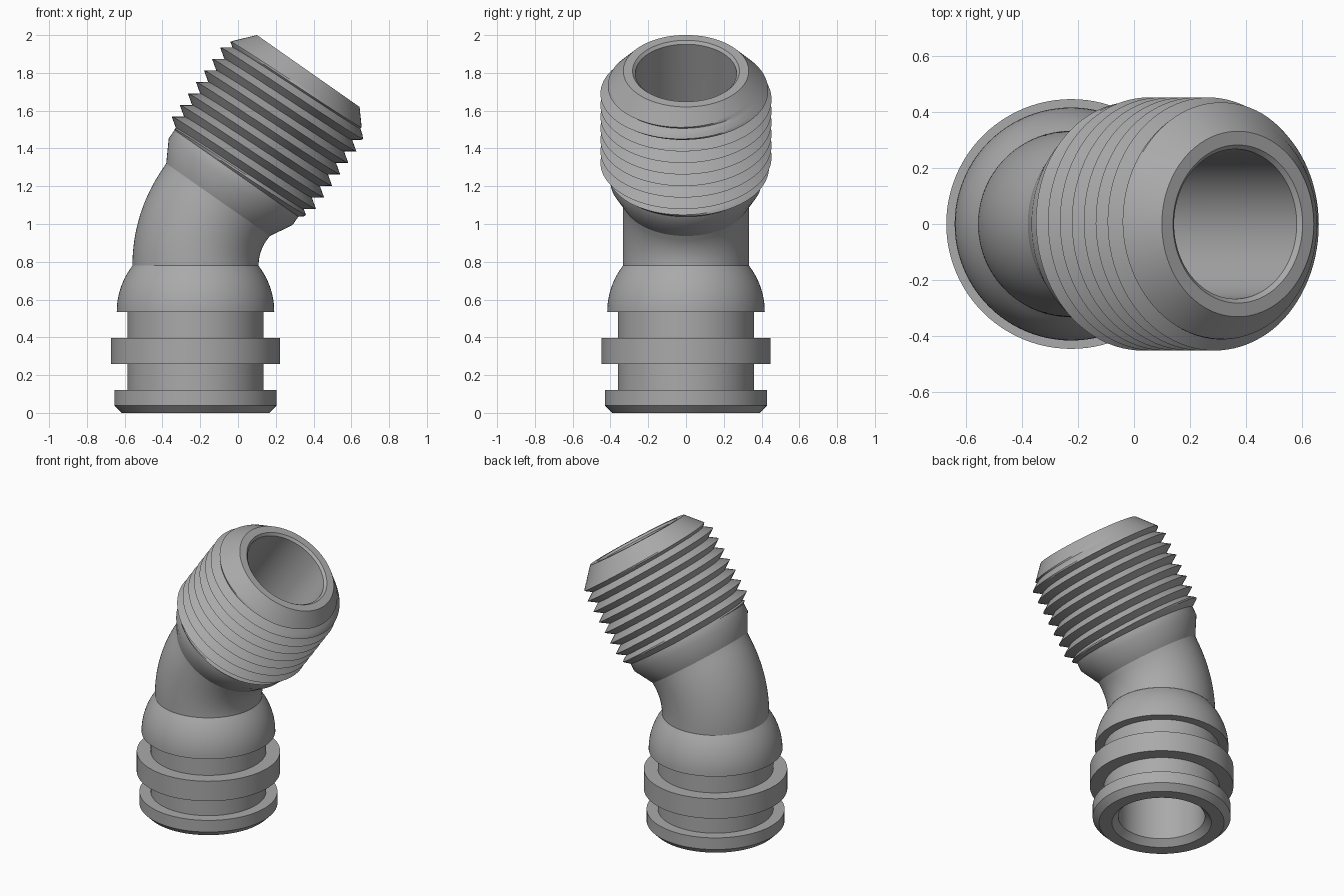
import bpy, bmesh
from math import sin, cos, pi, radians, sqrt
from mathutils import Vector

if "Cube" in bpy.data.objects:
    bpy.data.objects.remove(bpy.data.objects["Cube"])

SEG = 96
AXIS_X = -0.225            # centre line of the lower socket
BEND_Z, BEND_R, BEND = 0.78, 0.565, radians(35)
NECK = BEND_Z + BEND_R * BEND   # path length where the bend ends
TIP = NECK + 0.862

grey = bpy.data.materials.new("plain grey")
grey.use_nodes = True
grey.diffuse_color = (0.4, 0.4, 0.4, 1)
grey.node_tree.nodes["Principled BSDF"].inputs["Base Color"].default_value = (0.4, 0.4, 0.4, 1)


def place(t, r, a):
    """Point at path length t, radius r and angle a around the bent centre line."""
    turn = min(max((t - BEND_Z) / BEND_R, 0), BEND)
    along = Vector((sin(turn), 0, cos(turn)))
    across = Vector((cos(turn), 0, -sin(turn)))
    centre = Vector((AXIS_X + BEND_R * (1 - cos(turn)), 0, BEND_Z + BEND_R * sin(turn)))
    straight = min(t - BEND_Z, 0) + max(t - NECK, 0)
    return centre + along * straight + across * (r * cos(a)) + Vector((0, r * sin(a), 0))


def surface(name, point, rows, shift=0):
    """Closed band of quads; shift joins the seam that many rows higher."""
    bm = bmesh.new()
    grid = [[bm.verts.new(point(i, j)) for j in range(rows)] for i in range(SEG)]

    def vert(i, j):
        return grid[i][j] if i < SEG else grid[0][min(j + shift, rows - 1)]

    for i in range(SEG):
        for j in range(rows - 1):
            quad = [vert(i, j), vert(i + 1, j), vert(i + 1, j + 1), vert(i, j + 1)]
            if len(set(quad)) == 4:
                bm.faces.new(quad)
            elif len(set(quad)) == 3:
                bm.faces.new(list(dict.fromkeys(quad)))
    bmesh.ops.remove_doubles(bm, verts=bm.verts, dist=0.00005)
    mesh = bpy.data.meshes.new(name)
    bm.to_mesh(mesh)
    bm.free()
    mesh.materials.append(grey)
    obj = bpy.data.objects.new(name, mesh)
    bpy.context.collection.objects.link(obj)
    bpy.ops.object.select_all(action="DESELECT")
    obj.select_set(True)
    bpy.context.view_layer.objects.active = obj
    bpy.ops.object.shade_smooth_by_angle(angle=radians(31))
    return obj


def loft(name, profile):
    return surface(name, lambda i, j: place(*profile[j], 2 * pi * i / SEG), len(profile))


def arc_steps(n):
    return [BEND_Z + (NECK - BEND_Z) * k / n for k in range(n + 1)]


# Lower socket: chamfered foot, seal grooves, flange and domed shoulder
dome = [(0.535 + 0.0245 * k, 0.017 + sqrt(0.16 - (0.0245 * k) ** 2)) for k in range(11)]
loft("socket", [(0, 0.31), (0, 0.39), (0.04, 0.43), (0.12, 0.43), (0.12, 0.36),
                (0.26, 0.36), (0.26, 0.447), (0.397, 0.447), (0.397, 0.36),
                (0.535, 0.36)] + dome)

# Bent pipe
loft("elbow", [(t, 0.334) for t in arc_steps(20)] + [(NECK + 0.03, 0.335)])

# Flared neck below the thread
loft("neck", [(NECK + 0.03, 0.335), (NECK + 0.146, 0.4), (NECK + 0.2, 0.4)])

# Right-handed thread, cut by a lead-in cone and the tip chamfer
PITCH, ROOT, CREST, STEPS = 0.0745, 0.4, 0.453, 8
START, PEAK = NECK + 0.2, NECK + 0.734


def thread_point(i, j):
    turn = i / SEG
    t = PEAK + PITCH * (j / STEPS + turn - 9)
    t = min(max(t, START), TIP)
    phase = ((t - PEAK) / PITCH - turn) % 1
    tooth = ROOT + (CREST - ROOT) * abs(2 * phase - 1)
    r = min(tooth, ROOT + 1.2 * (t - START), 0.332 + 0.87 * (TIP - t))
    return place(t, r, 2 * pi * turn)


surface("thread", thread_point, 11 * STEPS + 1, STEPS)

# Tip face and through bore
loft("bore", [(TIP, 0.332), (TIP, 0.283), (TIP - 0.015, 0.268)]
     + [(t, 0.268) for t in reversed(arc_steps(20))] + [(0.04, 0.27), (0, 0.31)])
